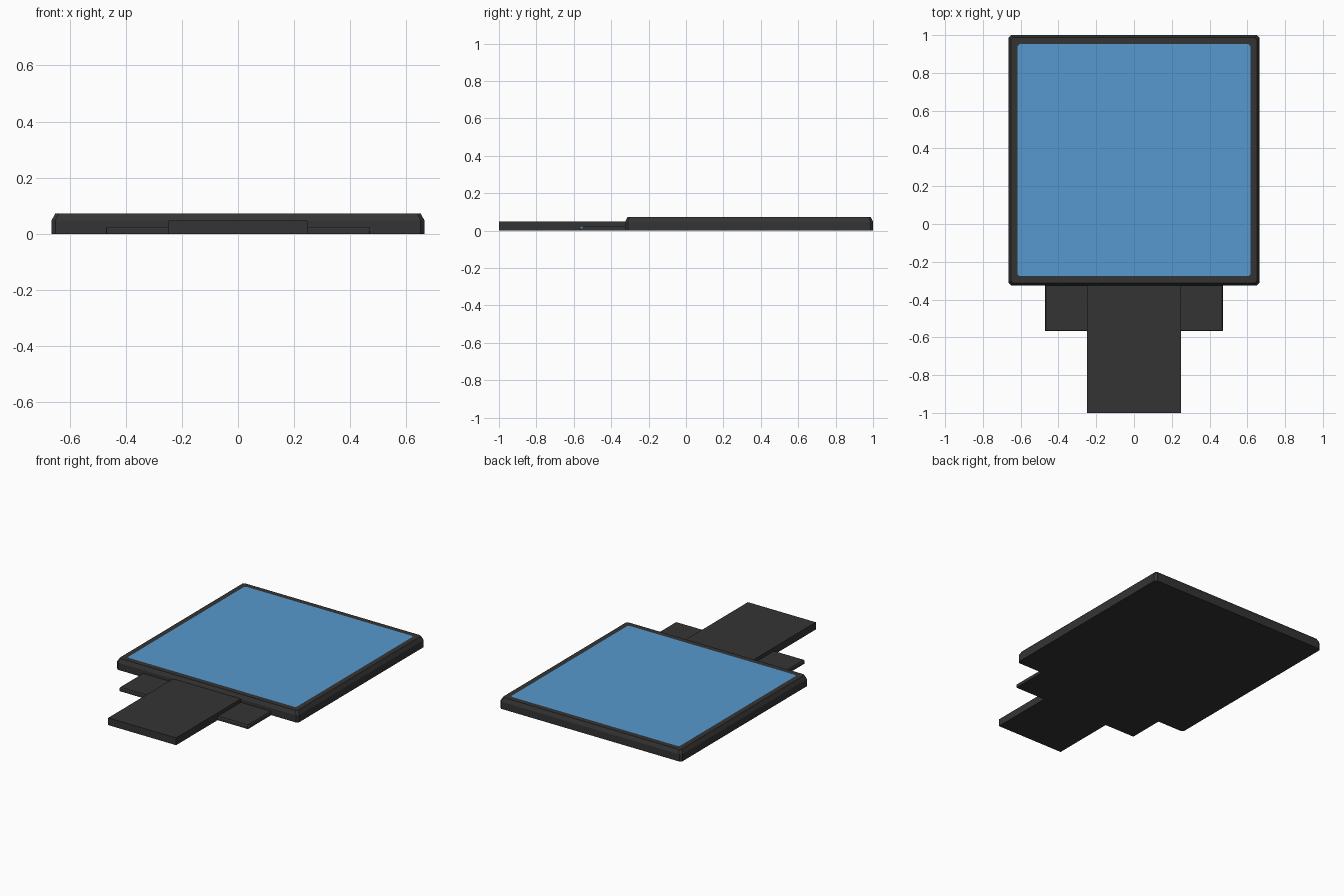
import bpy, bmesh

if "Cube" in bpy.data.objects:
    bpy.data.objects.remove(bpy.data.objects["Cube"])


def material(name, rgb):
    m = bpy.data.materials.new(name)
    m.diffuse_color = (*rgb, 1)
    m.use_nodes = True
    m.node_tree.nodes["Principled BSDF"].inputs["Base Color"].default_value = m.diffuse_color
    return m


DARK = material("dark_grey", (0.034, 0.034, 0.034))
BLUE = material("screen_blue", (0.093, 0.318, 0.61))


def ring(x0, x1, y0, y1, c):
    """Rectangle with cut corners, counter-clockwise from above."""
    return [(x0 + c, y0), (x1 - c, y0), (x1, y0 + c), (x1, y1 - c),
            (x1 - c, y1), (x0 + c, y1), (x0, y1 - c), (x0, y0 + c)]


def loft(name, layers, cap_material=0):
    """Stack outlines given as (outline, z) and close both ends."""
    bm = bmesh.new()
    rings = [[bm.verts.new((x, y, z)) for x, y in pts] for pts, z in layers]
    bm.faces.new(rings[0][::-1])
    for a, b in zip(rings, rings[1:]):
        n = len(a)
        for i in range(n):
            j = (i + 1) % n
            bm.faces.new((a[i], a[j], b[j], b[i]))
    bm.faces.new(rings[-1]).material_index = cap_material
    me = bpy.data.meshes.new(name)
    bm.to_mesh(me)
    bm.free()
    me.materials.append(DARK)
    me.materials.append(BLUE)
    ob = bpy.data.objects.new(name, me)
    bpy.context.collection.objects.link(ob)
    return ob


def box(name, x0, x1, y0, y1, z0, z1, cap=0):
    pts = [(x0, y0), (x1, y0), (x1, y1), (x0, y1)]
    return loft(name, [(pts, z0), (pts, z1)], cap)


# Bevelled display body, with the screen as a flush inset top face
outer = ring(-0.665, 0.665, -0.325, 1.0, 0.014)
loft("display_body", [
    (outer, 0), (outer, 0.047),
    (ring(-0.651, 0.651, -0.313, 0.988, 0.012), 0.072),
    (ring(-0.616, 0.616, -0.276, 0.952, 0.010), 0.072)], cap_material=1)

# Long central tab
box("centre_tab", -0.248, 0.248, -1.0, -0.31, 0, 0.048)

# Low side tabs with softened top edges
for side, x0, x1 in (("left", -0.47, -0.24), ("right", 0.24, 0.47)):
    base = ring(x0, x1, -0.567, -0.31, 0.002)
    loft(side + "_tab", [
        (base, 0), (base, 0.019),
        (ring(x0 + 0.004, x1 - 0.004, -0.563, -0.314, 0.002), 0.025)])

# Tiny blue indicator on the outer end of the right tab
dot = box("indicator", 0.468, 0.471, -0.566, -0.554, 0.012, 0.021, 1)
for p in dot.data.polygons:
    p.material_index = 1
